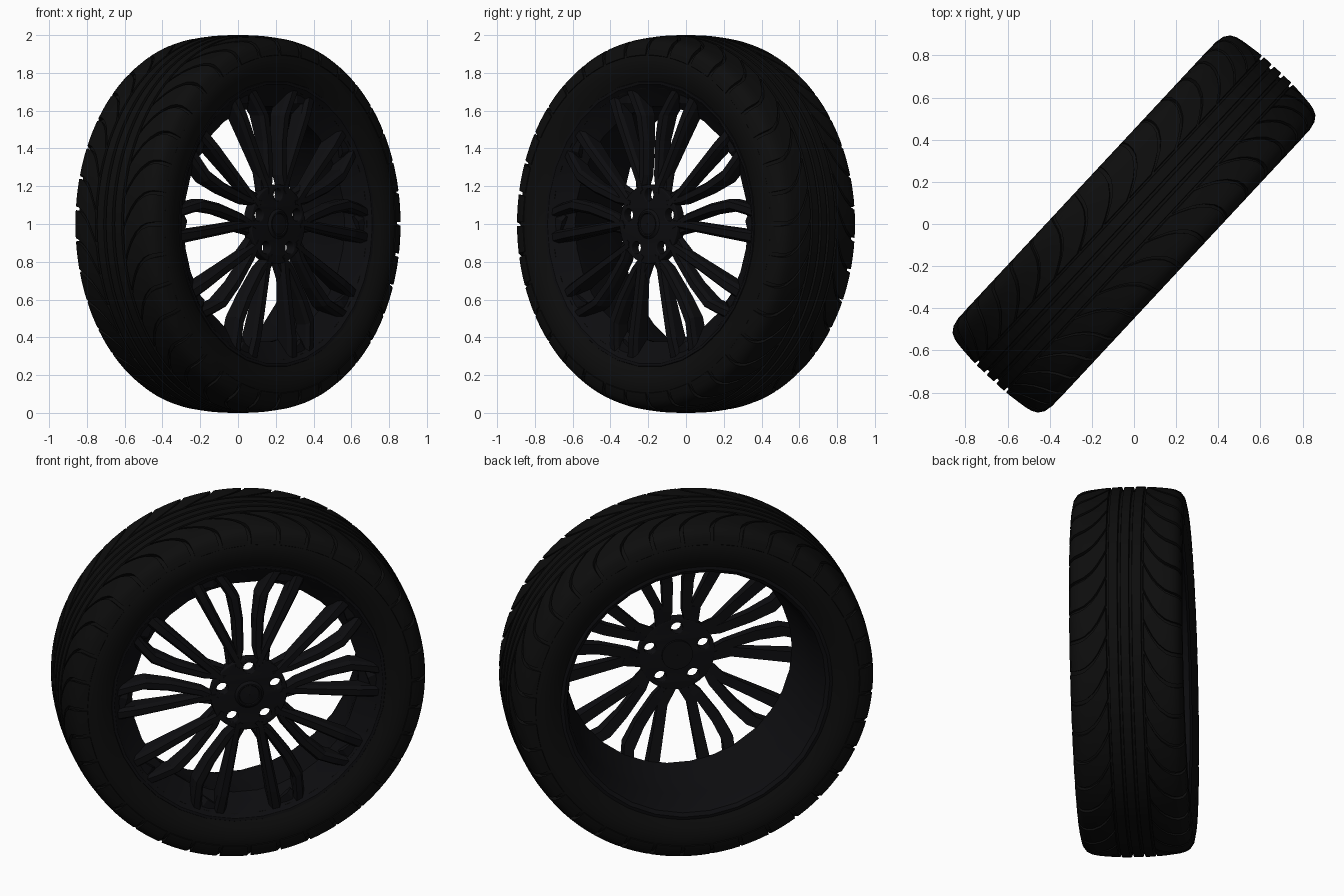
import bpy, bmesh
from math import sin, cos, pi, radians
from mathutils import Matrix, Vector

if "Cube" in bpy.data.objects:
    bpy.data.objects.remove(bpy.data.objects["Cube"])

# Wheel frame: local x = along the disc, local y = up, local z = outward axle direction
ANG = radians(47)
d = Vector((cos(ANG), sin(ANG), 0))
a = Vector((sin(ANG), -cos(ANG), 0))
FRAME = Matrix(((d.x, 0, a.x, 0), (d.y, 0, a.y, 0), (0, 1, 0, 1), (0, 0, 0, 1)))


def material(name, c):
    m = bpy.data.materials.new(name)
    m.diffuse_color = (*c, 1)
    m.use_nodes = True
    m.node_tree.nodes["Principled BSDF"].inputs["Base Color"].default_value = m.diffuse_color
    return m


RUBBER = material("rubber", (0.004, 0.004, 0.004))
ALLOY = material("dark_alloy", (0.004, 0.004, 0.005))


def finish(name, bm, mat, smooth=True):
    bmesh.ops.recalc_face_normals(bm, faces=bm.faces)
    me = bpy.data.meshes.new(name)
    bm.to_mesh(me)
    bm.free()
    me.materials.append(mat)
    ob = bpy.data.objects.new(name, me)
    bpy.context.collection.objects.link(ob)
    ob.matrix_world = FRAME
    if smooth:
        bpy.ops.object.select_all(action='DESELECT')
        ob.select_set(True)
        bpy.context.view_layer.objects.active = ob
        bpy.ops.object.shade_smooth_by_angle(angle=radians(30))
    return ob


def polar(r, th, t):
    return Vector((r * cos(th), r * sin(th), t))


def loft(bm, rings, loop=False):
    """Skin closed cross-sections; cap the ends unless they form a loop."""
    vs = [[bm.verts.new(p) for p in ring] for ring in rings]
    n = len(vs[0])
    for i in range(len(vs) if loop else len(vs) - 1):
        A, B = vs[i], vs[(i + 1) % len(vs)]
        for j in range(n):
            k = (j + 1) % n
            bm.faces.new((A[j], A[k], B[k], B[j]))
    if not loop:
        bm.faces.new(vs[0])
        bm.faces.new(vs[-1])


def revolve(name, profile, steps, mat):
    bm = bmesh.new()
    loft(bm, [[polar(r, 2 * pi * i / steps, t) for t, r in profile] for i in range(steps)], True)
    return finish(name, bm, mat)


# Tyre carcass with raised centre ribs
side = [(.262, .72), (.272, .745), (.296, .79), (.306, .845), (.303, .89), (.290, .922),
        (.268, .948), (.235, .963), (.18, .973), (.092, .978),
        (.09, .978), (.088, .999), (.040, 1.0), (.037, .979), (.025, .979), (.022, 1.0)]
profile = side + [(-t, r) for t, r in reversed(side)]
revolve("tyre_carcass", profile, 120, RUBBER)

# Swept shoulder tread blocks on both sides
surface = [(.102, .998), (.12, .997), (.15, .994), (.18, .991), (.22, .986), (.25, .979),
           (.277, .965), (.296, .938), (.305, .895)]
COUNT = 36
PITCH = 2 * pi / COUNT

bm = bmesh.new()
for s, shift in ((1, 0), (-1, .5)):
    for i in range(COUNT):
        rings = []
        for t, r in surface:
            sweep = .20 * (max(0, .3 - t) / .2) ** 2.6
            ths = [PITCH * (i + shift + .06 + .88 * k / 4) + sweep for k in range(5)]
            ring = [polar(r, th, s * t) for th in ths]
            low_t, low_r = (t - .016, r - .01) if t > .28 else (t - .006, r - .03)
            ring += [polar(low_r, ths[4], s * low_t), polar(low_r, ths[0], s * low_t)]
            rings.append(ring)
        loft(bm, rings)
finish("tread_blocks", bm, RUBBER)

# Rim barrel with a lip at each side
rim = [(.268, .765), (.282, .757), (.280, .742), (.255, .715), (.22, .665), (.19, .625),
       (.15, .630), (.02, .662), (-.10, .68), (-.22, .70), (-.265, .715), (-.278, .735),
       (-.272, .765), (-.25, .75), (-.10, .705), (.02, .69), (.17, .69), (.23, .74)]
revolve("rim_barrel", rim, 30, ALLOY)

# Ten forked spokes in five mirrored pairs, one pair around each bolt hole.
# Each has a bent arm beside the bolt line and a straight arm beside the open gap.
# stations: radius, side offset, half width, front depth, back depth
bent = [(.16, .066, .018, .294, .24), (.26, .052, .026, .288, .225), (.44, .058, .030, .284, .21),
        (.575, .080, .033, .282, .19), (.655, .128, .034, .274, .175), (.73, .178, .036, .262, .165)]
straight = [(.17, .060, .024, .294, .24), (.26, .076, .027, .288, .23), (.42, .104, .029, .284, .21),
            (.60, .137, .032, .280, .185), (.73, .160, .036, .262, .165)]
web = [(.635, .220, .055, .25, .165), (.735, .235, .09, .255, .165)]
root = [(.17, .095, .022, .27, .235), (.28, .095, .035, .268, .225)]
bm = bmesh.new()
for k in range(5):
    for path, base in ((bent, 90), (straight, 126), (web, 90), (root, 90)):
        rot = Matrix.Rotation(radians(base + 72 * k), 3, 'Z')
        for s in (1, -1):
            rings = []
            for r, off, w, tf, tb in path:
                sec = [(-w, tb), (-w, tf - .022), (-w * .55, tf), (w * .55, tf), (w, tf - .022), (w, tb)]
                rings.append([rot @ Vector((r, s * (off + o), t)) for o, t in sec])
            loft(bm, rings)
finish("spokes", bm, ALLOY, False)

# Hub plate with five open bolt holes, from a filled outline
cu = bpy.data.curves.new("hub_outline", 'CURVE')
cu.dimensions = '2D'
cu.fill_mode = 'BOTH'
cu.extrude = .024
cu.bevel_depth = .005


def circle(cx, cy, r, n):
    sp = cu.splines.new('POLY')
    sp.points.add(n - 1)
    for i, p in enumerate(sp.points):
        p.co = (cx + r * cos(2 * pi * i / n), cy + r * sin(2 * pi * i / n), 0, 1)
    sp.use_cyclic_u = True


circle(0, 0, .205, 40)
for th in [radians(90 + 72 * i) for i in range(5)]:
    circle(.155 * cos(th), .155 * sin(th), .038, 14)
tmp = bpy.data.objects.new("hub_outline", cu)
bpy.context.collection.objects.link(tmp)
deps = bpy.context.evaluated_depsgraph_get()
me = bpy.data.meshes.new_from_object(tmp.evaluated_get(deps))
bpy.data.objects.remove(tmp)
bm = bmesh.new()
bm.from_mesh(me)
bmesh.ops.remove_doubles(bm, verts=bm.verts, dist=.0005)
bmesh.ops.translate(bm, verts=bm.verts, vec=(0, 0, .262))
finish("hub_plate", bm, ALLOY)

# Centre cap
revolve("centre_cap", [(.22, .002), (.22, .085), (.285, .085), (.303, .066), (.303, .058),
                       (.297, .054), (.300, .002)], 32, ALLOY)
